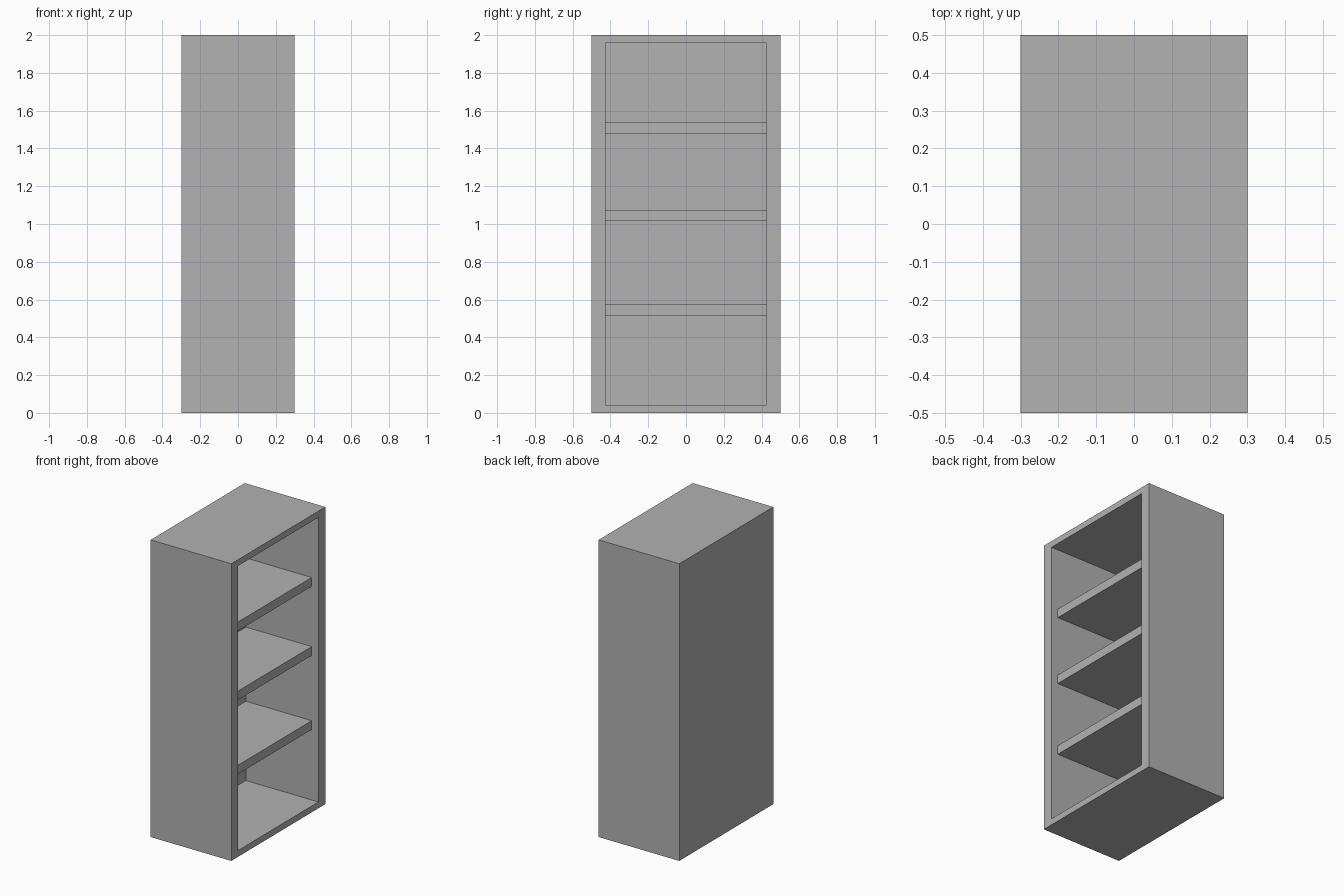
import bpy
import bmesh
from mathutils import Vector

old = bpy.data.objects.get("Cube")
if old:
    bpy.data.objects.remove(old, do_unlink=True)

WIDTH, DEPTH, HEIGHT = 0.6, 1.0, 2.0
BOARD = 0.06            # thickness of the top, bottom, back and shelves
INNER_Y = 0.427         # half the span between the side boards
SHELF_FRONT = 0.25
SHELF_BOTTOMS = {"lower": 0.516, "middle": 1.015, "upper": 1.48}

grey = bpy.data.materials.new("plain grey")
grey.use_nodes = True
colour = (0.445, 0.445, 0.445, 1)
grey.diffuse_color = colour
grey.node_tree.nodes["Principled BSDF"].inputs["Base Color"].default_value = colour


def box(low, high):
    """Return a bmesh box spanning two corners."""
    bm = bmesh.new()
    bmesh.ops.create_cube(bm, size=1)
    low, high = Vector(low), Vector(high)
    bmesh.ops.scale(bm, vec=high - low, verts=bm.verts)
    bmesh.ops.translate(bm, vec=(low + high) / 2, verts=bm.verts)
    return bm


def add_object(name, bm):
    mesh = bpy.data.meshes.new(name)
    bm.to_mesh(mesh)
    bm.free()
    mesh.materials.append(grey)
    obj = bpy.data.objects.new(name, mesh)
    bpy.context.collection.objects.link(obj)


# Cabinet: a solid box hollowed out from its open +x side
bm = box((-WIDTH / 2, -DEPTH / 2, 0), (WIDTH / 2, DEPTH / 2, HEIGHT))
bm.normal_update()
opening = max(bm.faces, key=lambda f: f.normal.x)
bmesh.ops.inset_individual(bm, faces=[opening], thickness=BOARD)
for v in opening.verts:
    v.co.y = INNER_Y if v.co.y > 0 else -INNER_Y
pocket = bmesh.ops.extrude_discrete_faces(bm, faces=[opening])["faces"][0]
for v in pocket.verts:
    v.co.x = -WIDTH / 2 + BOARD
bm.normal_update()
add_object("cabinet", bm)

# Shelves, set back a little from the opening
for label, z in SHELF_BOTTOMS.items():
    add_object(label + "_shelf", box((-WIDTH / 2 + BOARD, -INNER_Y, z),
                                     (SHELF_FRONT, INNER_Y, z + BOARD)))
